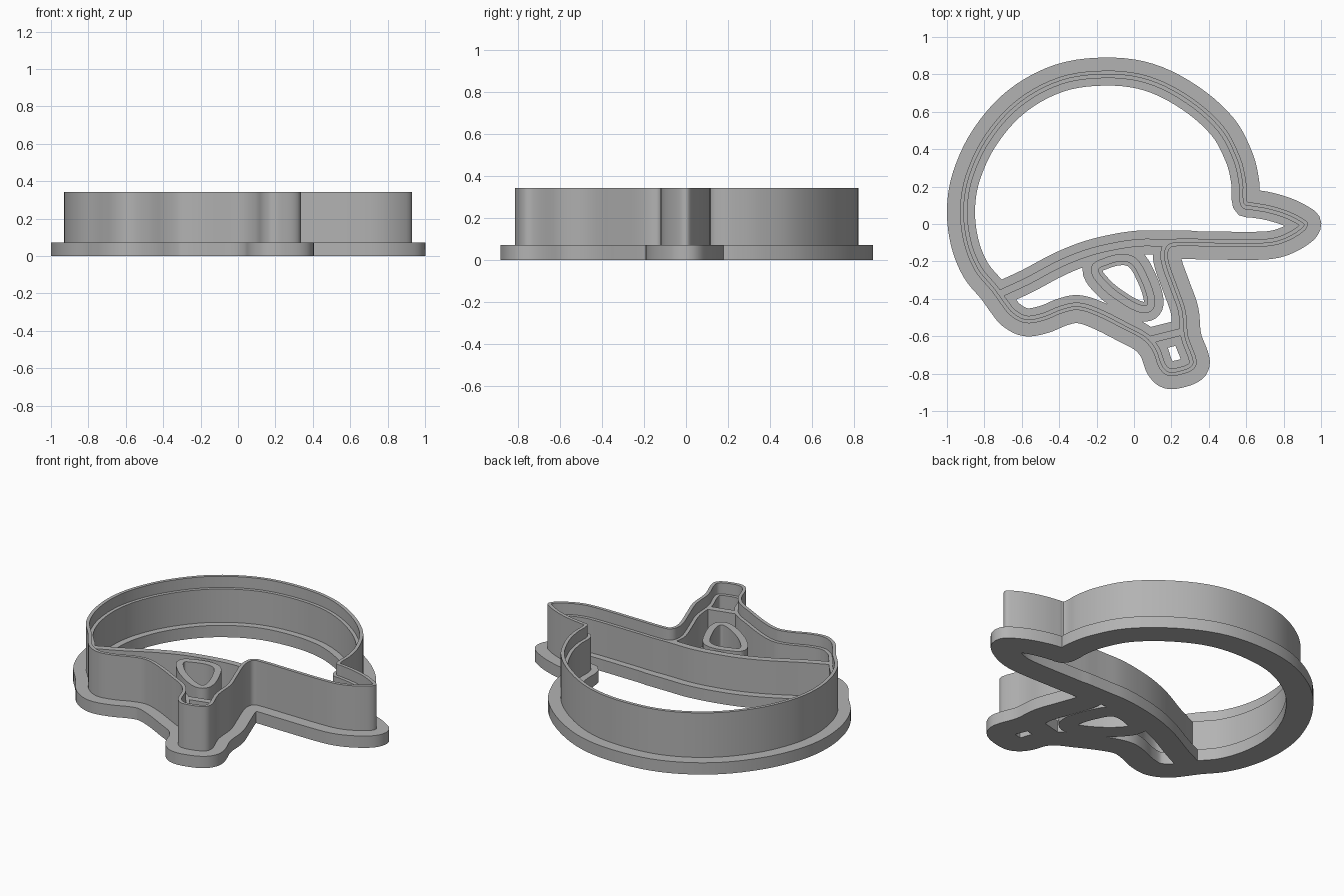
import bpy
import bmesh
from mathutils import Vector
from mathutils.geometry import interpolate_bezier, delaunay_2d_cdt

default_cube = bpy.data.objects.get("Cube")
if default_cube:
    bpy.data.objects.remove(default_cube, do_unlink=True)

# Heights of the three stacked layers
FLANGE_TOP, WALL_TOP, BLADE_TOP = 0.072, 0.275, 0.343
# Offsets measured inwards from the outer wall face
FLANGE_OUT, BLADE_IN, WALL_IN, FLANGE_IN = -0.07, 0.02, 0.04, 0.08
# Half widths of the inner detail walls and their flanges
RIB, RIB_FLANGE, EAR_HOLE = 0.02, 0.065, 0.04

# Helmet silhouette, counterclockwise from the brow notch
OUTLINE = [
    (.605, .12), (.6, .22), (.57, .35), (.48, .52), (.3, .68), (.08, .79),
    (-.15, .82), (-.4, .785), (-.63, .66), (-.8, .47), (-.9, .26),
    (-.93, .08), (-.91, -.1), (-.85, -.25), (-.76, -.36), (-.71, -.43),
    (-.66, -.49), (-.58, -.53), (-.48, -.515), (-.38, -.475), (-.3, -.46),
    (-.2, -.49), (-.05, -.565), (.05, -.62), (.1, -.68), (.135, -.77),
    (.18, -.81), (.25, -.805), (.32, -.775), (.335, -.73), (.29, -.6),
    (.275, -.46), (.23, -.33), (.185, -.2), (.185, -.14), (.21, -.12),
    (.4, -.12), (.7, -.12), (.8, -.1), (.9, -.045), (.93, 0), (.9, .03),
    (.82, .07), (.72, .1), (.63, .115)]
BRIM = [(-.8, -.415), (-.71, -.37), (-.57, -.305), (-.4, -.215),
        (-.25, -.155), (-.1, -.118), (.03, -.1), (.15, -.1), (.3, -.1)]
EAR = [(-.21, -.24), (-.15, -.2), (-.06, -.18), (.0, -.2), (.05, -.28),
       (.09, -.39), (.085, -.445), (.04, -.455), (-.06, -.405), (-.16, -.325)]
CHIN = [(.02, -.635), (.18, -.595), (.36, -.55)]


def neighbours(pts, i, closed):
    """Points before and after index i."""
    n = len(pts)
    if closed:
        return pts[i - 1], pts[(i + 1) % n]
    return pts[max(i - 1, 0)], pts[min(i + 1, n - 1)]


def smooth_path(coords, closed, steps=6):
    """Smooth curve through the given points."""
    pts = [Vector(c) for c in coords]
    n = len(pts)
    tangents = []
    for i in range(n):
        before, after = neighbours(pts, i, closed)
        tangents.append((after - before).normalized())
    path = []
    for i in range(n if closed else n - 1):
        j = (i + 1) % n
        reach = (pts[j] - pts[i]).length / 3
        curve = interpolate_bezier(pts[i], pts[i] + tangents[i] * reach,
                                   pts[j] - tangents[j] * reach, pts[j], steps)
        path += [p.to_2d() for p in curve[:-1]]
    if not closed:
        path.append(pts[-1])
    return path


def offset_path(path, closed, distance):
    """Parallel copy of a path, moved to its left."""
    result = []
    for i, p in enumerate(path):
        before, after = neighbours(path, i, closed)
        a, b = (p - before).normalized(), (after - p).normalized()
        if a.length == 0:
            a = b
        if b.length == 0:
            b = a
        middle = (a + b).normalized()
        normal = Vector((-middle.y, middle.x))
        result.append(p + normal * distance / max(middle.dot(a), 0.5))
    return result


def segments(path, closed):
    """Segment list as start, direction and squared length."""
    segs = []
    for i in range(len(path) if closed else len(path) - 1):
        p, q = path[i], path[(i + 1) % len(path)]
        d = q - p
        segs.append((p.x, p.y, d.x, d.y, max(d.length_squared, 1e-12)))
    return segs


def signed_distance(segs, x, y):
    """Distance to the path, positive inside a closed one."""
    best, inside = 1e9, False
    for px, py, dx, dy, sq in segs:
        ux, uy = x - px, y - py
        t = min(max((ux * dx + uy * dy) / sq, 0), 1)
        ex, ey = ux - t * dx, uy - t * dy
        best = min(best, ex * ex + ey * ey)
        if (py > y) != (py + dy > y) and ux < uy * dx / dy:
            inside = not inside
    return best ** 0.5 if inside else -best ** 0.5


# Each path with the parallel lines that bound its bands
paths = [
    (OUTLINE, True, (0, FLANGE_OUT, BLADE_IN, WALL_IN, FLANGE_IN)),
    (BRIM, False, (RIB, -RIB, RIB_FLANGE, -RIB_FLANGE)),
    (CHIN, False, (RIB, -RIB, RIB_FLANGE, -RIB_FLANGE)),
    (EAR, True, (RIB, -RIB, RIB_FLANGE, -RIB_FLANGE, EAR_HOLE, -EAR_HOLE)),
]
points, lines, segment_sets = [], [], []
for coords, closed, offsets in paths:
    path = smooth_path(coords, closed)
    segment_sets.append(segments(path, closed))
    for distance in offsets:
        start = len(points)
        points += offset_path(path, closed, distance)
        count = len(points) - start
        lines += [(start + i, start + (i + 1) % count)
                  for i in range(count if closed else count - 1)]

plan, _, triangles, *_ = delaunay_2d_cdt(points, lines, [], 0, 1e-5)
outline_segs, brim_segs, chin_segs, ear_segs = segment_sets


def level_at(x, y):
    """0 open, 1 flange, 2 wall, 3 blade."""
    depth = signed_distance(outline_segs, x, y)
    if depth <= 0:
        return 1 if depth > FLANGE_OUT else 0
    if depth < BLADE_IN:
        return 3
    rib = min(abs(signed_distance(s, x, y)) for s in (brim_segs, chin_segs))
    ear = signed_distance(ear_segs, x, y)
    if depth < WALL_IN or min(rib, abs(ear)) < RIB:
        return 2
    if depth < FLANGE_IN or rib < RIB_FLANGE or -RIB_FLANGE < ear < EAR_HOLE:
        return 1
    return 0


# Classify the plan triangles and record which one owns each directed edge
cells, edge_level = [], {}
for tri in triangles:
    a, b, c = (plan[i] for i in tri)
    if (b - a).cross(c - a) < 0:
        tri = tri[::-1]
    centre = (a + b + c) / 3
    level = level_at(centre.x, centre.y)
    cells.append((tri, level))
    for i in range(3):
        edge_level[tri[i], tri[(i + 1) % 3]] = level

grey = bpy.data.materials.new("plain grey")
grey.use_nodes = True
grey.diffuse_color = (0.45, 0.45, 0.45, 1)
grey.node_tree.nodes["Principled BSDF"].inputs["Base Color"].default_value = grey.diffuse_color


def build_layer(name, layer, low, high):
    """Raise every cell that reaches this layer, with sides and exposed tops."""
    bm = bmesh.new()
    made = {}

    def vert(i, z):
        if (i, z) not in made:
            made[i, z] = bm.verts.new((plan[i].x, plan[i].y, z))
        return made[i, z]

    for tri, level in cells:
        if level < layer:
            continue
        if level == layer:
            bm.faces.new([vert(i, high) for i in tri])
        if layer == 1:
            bm.faces.new([vert(i, low) for i in reversed(tri)])
        for i in range(3):
            a, b = tri[i], tri[(i + 1) % 3]
            if edge_level.get((b, a), 0) < layer:
                bm.faces.new((vert(a, low), vert(b, low), vert(b, high), vert(a, high)))
    mesh = bpy.data.meshes.new(name)
    bm.to_mesh(mesh)
    bm.free()
    mesh.materials.append(grey)
    obj = bpy.data.objects.new(name, mesh)
    bpy.context.collection.objects.link(obj)
    bpy.ops.object.select_all(action="DESELECT")
    obj.select_set(True)
    bpy.context.view_layer.objects.active = obj
    bpy.ops.object.shade_smooth_by_angle()


build_layer("base_flange", 1, 0, FLANGE_TOP)
build_layer("shaping_wall", 2, FLANGE_TOP, WALL_TOP)
build_layer("cutting_blade", 3, WALL_TOP, BLADE_TOP)
